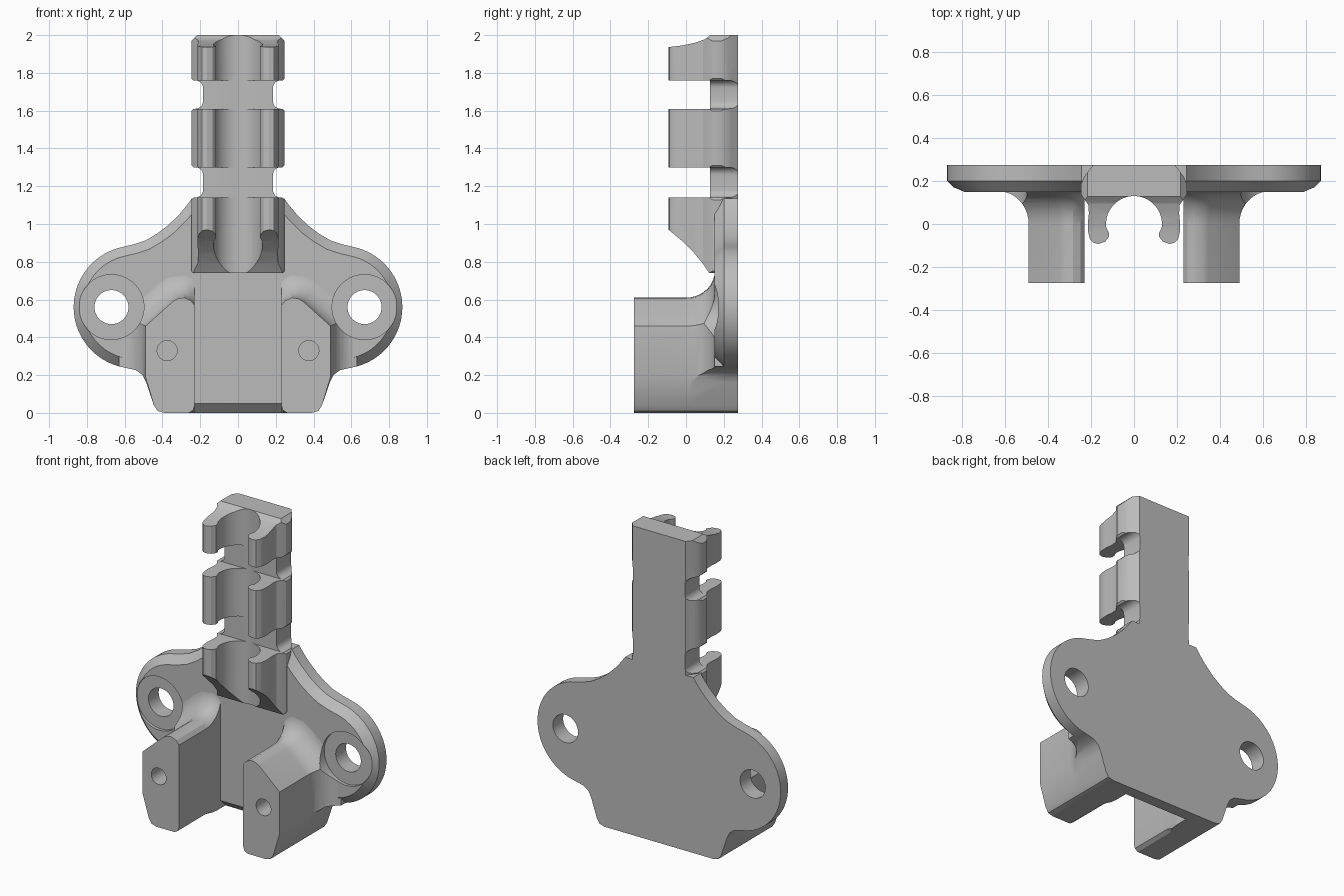
import bpy, bmesh
from math import sin, cos, pi, radians
from mathutils import Vector

if "Cube" in bpy.data.objects:
    bpy.data.objects.remove(bpy.data.objects["Cube"])

grey = bpy.data.materials.new("Plain grey")
grey.use_nodes = True
grey.diffuse_color = (0.5, 0.5, 0.5, 1)
grey.node_tree.nodes["Principled BSDF"].inputs["Base Color"].default_value = (0.5, 0.5, 0.5, 1)

PLACE = {
    "x": lambda p, d: (d, p[0], p[1]),
    "y": lambda p, d: (p[0], d, p[1]),
    "z": lambda p, d: (p[0], p[1], d),
}


def arc(cx, cy, r, a0, a1, n):
    steps = [radians(a0 + (a1 - a0) * i / n) for i in range(n + 1)]
    return [(cx + r * cos(a), cy + r * sin(a)) for a in steps]


def mirrored(half):
    return half + [(-x, y) for x, y in reversed(half)]


def loft(name, axis, sections, chamfer=0):
    """Skin a list of (outline, depth) sections and cap both ends."""
    bm = bmesh.new()
    rings = [[bm.verts.new(PLACE[axis](p, d)) for p in pts] for pts, d in sections]
    n = len(rings[0])
    for a, b in zip(rings, rings[1:]):
        for i in range(n):
            j = (i + 1) % n
            bm.faces.new((a[i], a[j], b[j], b[i]))
    first = bm.faces.new(rings[0])
    bm.faces.new(rings[-1])
    bmesh.ops.recalc_face_normals(bm, faces=bm.faces)
    if chamfer:
        bmesh.ops.bevel(bm, geom=list(first.edges), offset=chamfer, segments=1,
                        affect="EDGES", clamp_overlap=False)
    mesh = bpy.data.meshes.new(name)
    bm.to_mesh(mesh)
    bm.free()
    mesh.materials.append(grey)
    ob = bpy.data.objects.new(name, mesh)
    bpy.context.collection.objects.link(ob)
    return ob


def prism(name, axis, pts, a, b, chamfer=0):
    return loft(name, axis, [(pts, a), (pts, b)], chamfer)


def combine(ob, cutter, operation):
    """Apply a boolean and throw the cutter away."""
    mod = ob.modifiers.new("cut", "BOOLEAN")
    mod.operation, mod.object, mod.solver = operation, cutter, "EXACT"
    bpy.context.view_layer.update()
    with bpy.context.temp_override(object=ob, active_object=ob):
        bpy.ops.object.modifier_apply(modifier=mod.name)
    bpy.data.objects.remove(cutter)


def drill(ob, x, z, r, a, b):
    combine(ob, prism("drill", "y", arc(x, z, r, 0, 354, 59), a, b), "DIFFERENCE")


def finish(ob):
    ob.data.shade_smooth()
    ob.data.set_sharp_from_angle(angle=radians(28))


# Back plate with two rounded ears
BACK, FACE = 0.275, 0.15
ear_x, ear_z = 0.67, 0.56
plate_half = [(0.39, 0), (0.425, 0.01), (0.445, 0.04), (0.485, 0.16), (0.505, 0.2),
              (0.54, 0.226)]
plate_half += arc(0.545, ear_z, 0.325, -80, 78, 36)
plate_half += [(0.55, 0.893), (0.49, 0.913), (0.43, 0.948), (0.37, 0.993),
               (0.31, 1.052), (0.27, 1.1), (0.245, 1.135)]
plate_outline = mirrored(plate_half)
plate = prism("back_plate", "y", plate_outline, FACE, BACK, chamfer=0.05)

# Screw holes and their flat seats
for s in (-1, 1):
    drill(plate, s * ear_x, ear_z, 0.172, -0.4, 0.17)
    drill(plate, s * ear_x, ear_z, 0.09, -0.4, 0.4)
finish(plate)

# Lug blocks that flare into the plate
lug = [(0.26, 0), (0.39, 0), (0.425, 0.01), (0.445, 0.04), (0.49, 0.19), (0.49, 0.46),
       (0.345, 0.59), (0.32, 0.605), (0.285, 0.61), (0.25, 0.595), (0.23, 0.57),
       (0.23, 0.04), (0.237, 0.015)]


def grown(pts, d):
    """Offset outward, but never towards the centre channel."""
    out = []
    for i, p in enumerate(pts):
        e1 = (Vector(p) - Vector(pts[i - 1])).normalized()
        e2 = (Vector(pts[(i + 1) % len(pts)]) - Vector(p)).normalized()
        n1, n2 = Vector((e1.y, -e1.x)), Vector((e2.y, -e2.x))
        n = (n1 + n2).normalized()
        n = n / n.dot(n1)
        if n.x < 0:
            n = Vector((0, 1 if p[1] > 0.3 else -1))
        out.append((p[0] + n.x * d, p[1] + n.y * d))
    return out


for side, s in (("left", 1), ("right", -1)):
    sections = [(lug, -BACK)]
    for i in range(10):
        t = pi / 2 * i / 9
        sections.append((grown(lug, 0.14 * (1 - cos(t))), 0.152 * sin(t)))
    sections.append((sections[-1][0], 0.21))
    sections = [([(s * x, z) for x, z in pts], y) for pts, y in sections]
    block = loft(side + "_lug", "y", sections)
    combine(block, prism("trim", "y", plate_outline, -0.4, 0.4), "INTERSECT")
    drill(block, s * ear_x, ear_z, 0.172, -0.4, 0.4)
    drill(block, s * 0.375, 0.33, 0.053, -0.4, 0.05)
    finish(block)

# Plan section shared by the mast and the snap clips
clip_half = [(0.19, BACK), (0.232, 0.22), (0.247, 0.185), (0.247, 0.14), (0.232, 0.115),
             (0.213, 0.09), (0.21, 0.05), (0.215, 0), (0.213, -0.04), (0.205, -0.07),
             (0.19, -0.087), (0.165, -0.093), (0.135, -0.083), (0.117, -0.06),
             (0.117, -0.04)]
clip_half += arc(0, 0, 0.13, -8, 88, 18)
clip_plan = mirrored(clip_half)

# Mast, waisted between the clips
mast_half = [(0.18, 0.8)]
for low, high in ((1.14, 1.3), (1.61, 1.76)):
    mast_half += [(0.225, low - 0.03), (0.225, low)]
    mast_half += arc(0.225, low + 0.04, 0.04, 270, 180, 5)[1:]
    mast_half += arc(0.225, high - 0.04, 0.04, 180, 90, 5)
    mast_half += [(0.225, high + 0.03)]
mast_half += [(0.18, 1.9)]
mast = prism("mast", "z", clip_plan, 0.7, 1.95)
combine(mast, prism("trim", "y", mirrored(mast_half), 0.128, 0.4), "INTERSECT")
finish(mast)

# Three snap clips, each trimmed by a side shape and a front shape
clips = {
    "lower_clip": (0.74, 1.14, 0.015, [(0.4, 1.3), (-0.2, 1.3), (-0.2, 1.06), (-0.093, 0.97),
                                      (-0.02, 0.91), (0.04, 0.85), (0.09, 0.79),
                                      (0.13, 0.73), (0.4, 0.6)]),
    "middle_clip": (1.3, 1.61, 0.015, None),
    "top_clip": (1.76, 2.0, 0.035, [(0.4, 1.7), (-0.2, 1.7), (-0.2, 1.93), (-0.09, 1.937),
                                   (-0.02, 1.945), (0.05, 1.96), (0.1, 1.978),
                                   (0.13, 2.001), (0.4, 2.1)]),
}
for name, (low, high, c, side_shape) in clips.items():
    clip = prism(name, "z", clip_plan, low, high)
    front = mirrored([(0.235, low - 0.001), (0.25, low + 0.014), (0.25, high - c),
                      (0.25 - c, high + 0.001)])
    combine(clip, prism("trim", "y", front, -0.5, 0.5), "INTERSECT")
    if side_shape:
        combine(clip, prism("trim", "x", side_shape, -0.5, 0.5), "INTERSECT")
    finish(clip)
